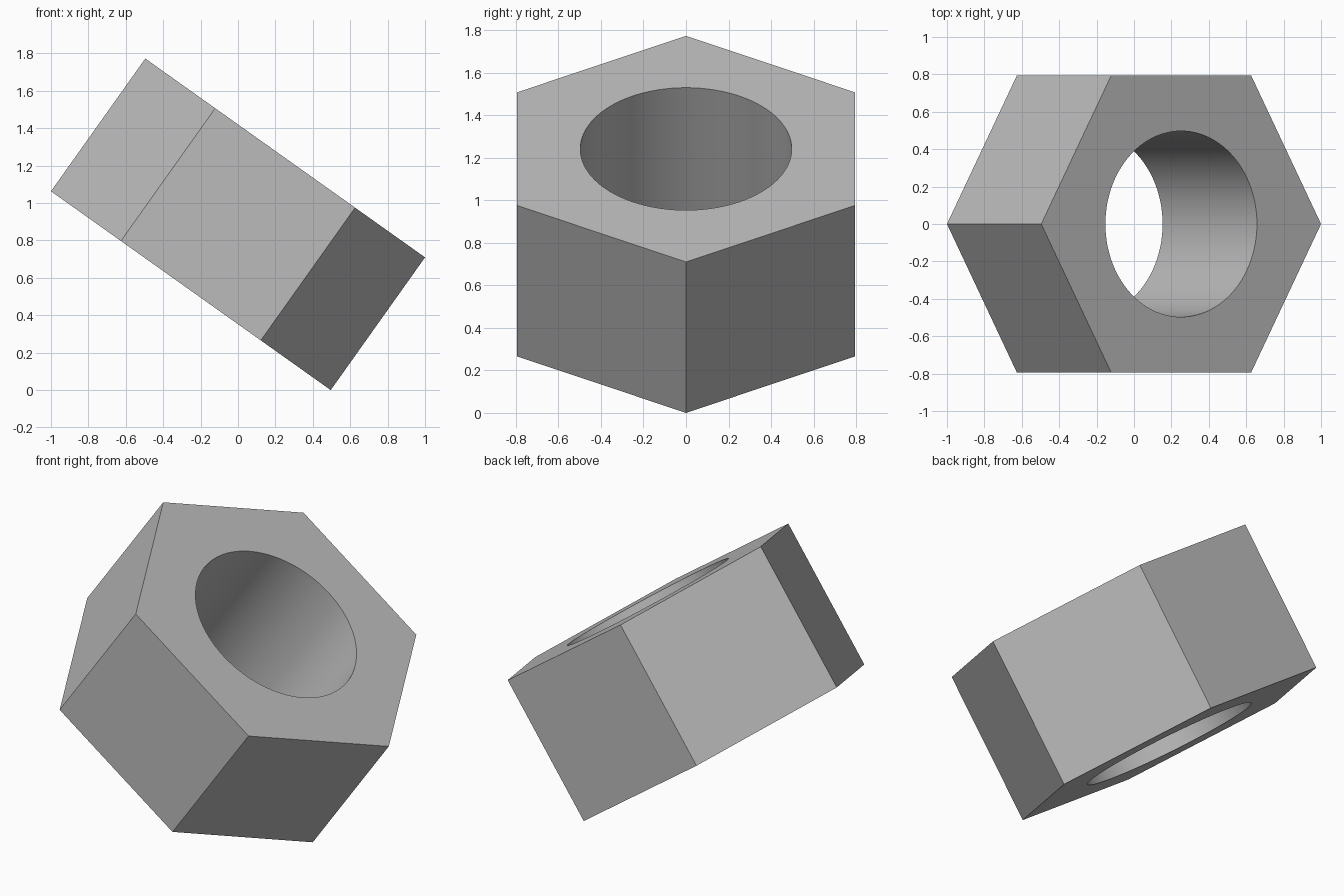
import bpy, bmesh
from math import radians, sin, cos, tau
from mathutils import Matrix, Vector

RADIUS, BORE, THICK = 0.9175, 0.497, 0.8705
TILT = radians(35.4)
SIDES, ARC = 6, 16          # hexagon sides, bore segments per side

cube = bpy.data.objects.get("Cube")
if cube:
    bpy.data.objects.remove(cube, do_unlink=True)

grey = bpy.data.materials.new("plain_grey")
grey.use_nodes = True
colour = (0.5, 0.5, 0.5, 1)
grey.diffuse_color = colour
grey.node_tree.nodes["Principled BSDF"].inputs["Base Color"].default_value = colour

bm = bmesh.new()


def ring(radius, count, z):
    return [bm.verts.new((radius * cos(tau * i / count), radius * sin(tau * i / count), z))
            for i in range(count)]


def wall(low, high, smooth):
    for i in range(len(low)):
        j = (i + 1) % len(low)
        bm.faces.new((low[i], low[j], high[j], high[i])).smooth = smooth


def cap(outer, inner):
    # one flat panel per hexagon side, edged by its arc of the bore
    for k in range(SIDES):
        arc = [inner[(k * ARC + i) % len(inner)] for i in range(ARC + 1)]
        bm.faces.new([outer[k], outer[(k + 1) % SIDES]] + arc[::-1])


# Hexagonal body with a round through-hole
hex_low, hex_high = (ring(RADIUS, SIDES, s * THICK / 2) for s in (-1, 1))
bore_low, bore_high = (ring(BORE, SIDES * ARC, s * THICK / 2) for s in (-1, 1))
wall(hex_low, hex_high, False)
wall(bore_low, bore_high, True)
cap(hex_low, bore_low)
cap(hex_high, bore_high)
bmesh.ops.recalc_face_normals(bm, faces=bm.faces)

# Merge the panels of each end where they are coplanar, keeping the bore rim sharp
for e in bm.edges:
    if len(e.link_faces) == 2 and e.calc_face_angle() > radians(30):
        e.smooth = False

# Tip the nut toward +x and rest its lowest corner on the ground
bm.transform(Matrix.Rotation(TILT, 4, 'Y'))
lowest = min(v.co.z for v in bm.verts)
bmesh.ops.translate(bm, verts=bm.verts, vec=Vector((0, 0, -lowest)))

mesh = bpy.data.meshes.new("hex_nut")
bm.to_mesh(mesh)
bm.free()
mesh.materials.append(grey)
nut = bpy.data.objects.new("hex_nut", mesh)
bpy.context.collection.objects.link(nut)
